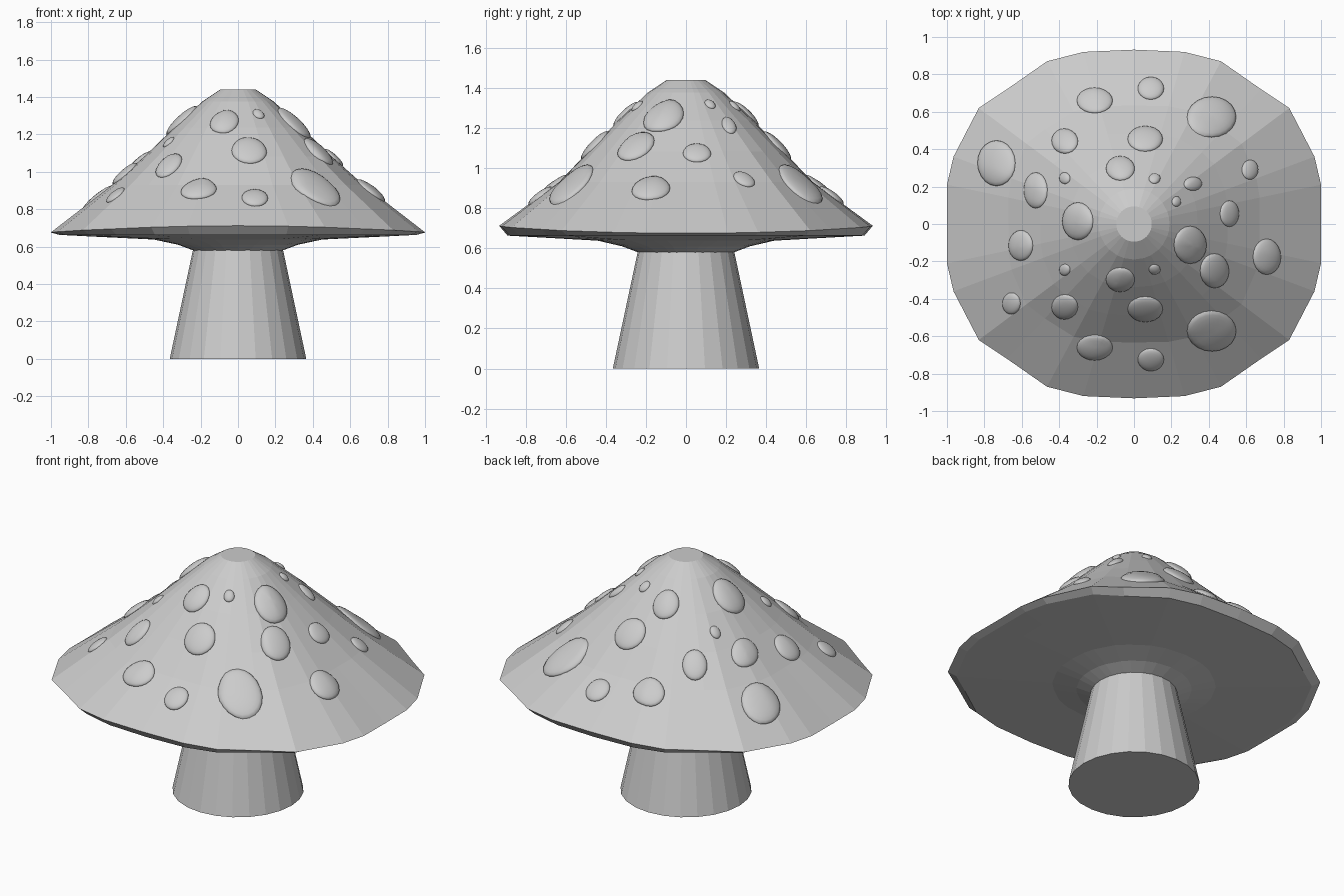
import bpy, bmesh, math
from mathutils import Vector
from mathutils.bvhtree import BVHTree

if "Cube" in bpy.data.objects:
    bpy.data.objects.remove(bpy.data.objects["Cube"])


def finish(bm, name, angle=None):
    bmesh.ops.recalc_face_normals(bm, faces=bm.faces)
    me = bpy.data.meshes.new(name)
    bm.to_mesh(me)
    bm.free()
    ob = bpy.data.objects.new(name, me)
    bpy.context.collection.objects.link(ob)
    if angle:
        bpy.ops.object.select_all(action='DESELECT')
        ob.select_set(True)
        bpy.context.view_layer.objects.active = ob
        bpy.ops.object.shade_smooth_by_angle(angle=math.radians(angle))
    return ob


# stem: flat-sided tapered cylinder
bm = bmesh.new()
bmesh.ops.create_cone(bm, cap_ends=True, segments=24, radius1=0.365, radius2=0.235, depth=0.61)
bmesh.ops.translate(bm, verts=bm.verts, vec=(0, 0, 0.305))
finish(bm, "stem")

# cap rim: one quadrant outline, mirrored to all four
quad = [(1.0, 0.21), (0.965, 0.36), (0.83, 0.62), (0.68, 0.72),
        (0.465, 0.87), (0.27, 0.92)]
rim = [(1.0, 0)] + quad + [(0, 0.932)]
rim += [(-x, y) for x, y in reversed(quad)] + [(-1.0, 0)]
rim += [(x, -y) for x, y in reversed(rim[1:-1])]

# cap rings: (radius, height, how much it follows the rim outline, extra width at the corners)
profile = [(0.095, 1.44, 0, 0), (0.19, 1.377, 0, 0), (0.34, 1.237, 0.1, 0.05),
           (0.50, 1.083, 0.4, 0.06), (0.67, 0.93, 0.8, 0.045), (1.0, None, 1, 0),
           (0.955, 0.663, 1, 0), (0.80, 0.655, 1, 0), (0.45, 0.638, 0.3, 0),
           (0.32, 0.61, 0, 0), (0.24, 0.58, 0, 0)]
bm = bmesh.new()
rings = []
for r, z, follow, corner in profile:
    ring = []
    for x, y in rim:
        length = math.hypot(x, y)
        k = r * ((1 - follow) / length + follow)
        k *= 1 + corner * (2 * x * y / length ** 2) ** 2
        h = 0.675 + 0.037 * (y / length) ** 2 if z is None else z
        ring.append(bm.verts.new((x * k, y * k, h)))
    rings.append(ring)
n = len(rim)
for a, b in zip(rings, rings[1:]):
    for i in range(n):
        j = (i + 1) % n
        bm.faces.new((a[i], a[j], b[j], b[i]))
bm.faces.new(rings[0])
bm.faces.new(rings[-1])
bmesh.ops.recalc_face_normals(bm, faces=bm.faces)
tree = BVHTree.FromBMesh(bm)
finish(bm, "cap")


def surface_z(x, y):
    hit = tree.ray_cast(Vector((x, y, 3)), Vector((0, 0, -1)))
    return hit[0].z if hit[0] else 0.7


# spots: flattened balls laid on the cap (x, y, x radius, y radius in plan)
both = [(-0.21, 0.66, 0.10, 0.07), (0.09, 0.725, 0.073, 0.062), (0.415, 0.572, 0.137, 0.113),
        (-0.37, 0.443, 0.073, 0.069), (0.06, 0.455, 0.098, 0.07), (-0.37, 0.245, 0.03, 0.032),
        (-0.073, 0.297, 0.08, 0.067), (0.11, 0.243, 0.032, 0.028)]
single = [(-0.735, 0.325, 0.105, 0.127), (-0.525, 0.18, 0.065, 0.10), (0.315, 0.215, 0.05, 0.038),
          (0.227, 0.12, 0.025, 0.028), (0.62, 0.29, 0.045, 0.055), (0.51, 0.055, 0.052, 0.073),
          (-0.30, 0.015, 0.085, 0.105), (-0.605, -0.115, 0.067, 0.085), (0.30, -0.112, 0.09, 0.105),
          (0.43, -0.25, 0.08, 0.096), (0.71, -0.175, 0.077, 0.10), (-0.655, -0.425, 0.05, 0.06)]
spots = both + [(x, -y, a, b) for x, y, a, b in both] + single
for i, (cx, cy, rx, ry) in enumerate(spots):
    d = Vector((cx, cy, 0)).normalized()
    out = (d * 0.67 + Vector((0, 0, 0.74))).normalized()
    height = min(0.03, 0.008 + 0.25 * min(rx, ry))
    bm = bmesh.new()
    bmesh.ops.create_uvsphere(bm, u_segments=20, v_segments=12, radius=1)
    for v in bm.verts:
        u, w, t = v.co
        x, y = cx + rx * 0.96 * u, cy + ry * 0.96 * w
        v.co = Vector((x, y, surface_z(x, y))) + out * height * t
    finish(bm, f"spot_{i + 1}", 60)
